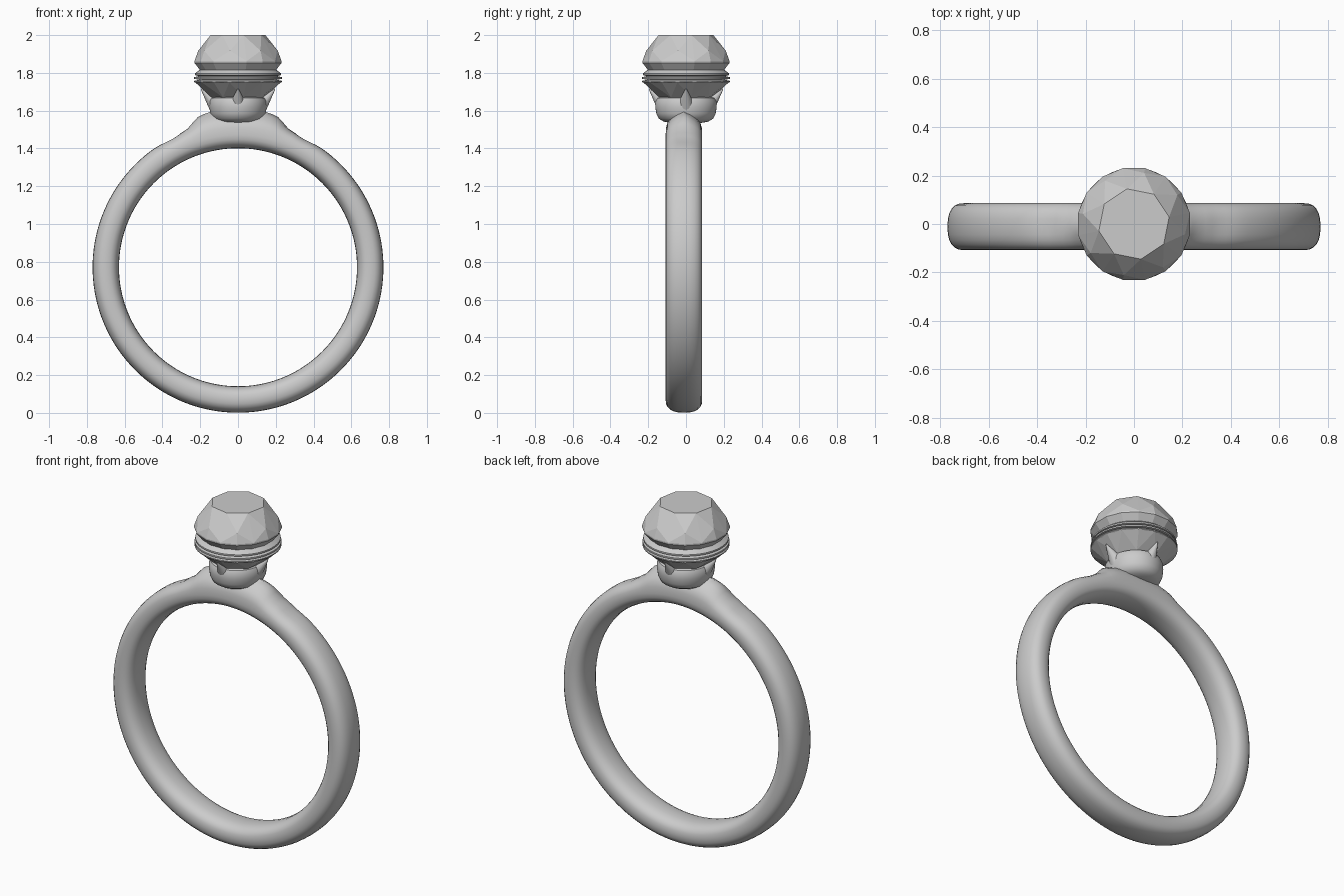
import bpy, bmesh, math
from mathutils import Vector

if "Cube" in bpy.data.objects:
    bpy.data.objects.remove(bpy.data.objects["Cube"])


def finish(name, bm, smooth=None):
    bmesh.ops.recalc_face_normals(bm, faces=bm.faces)
    me = bpy.data.meshes.new(name)
    bm.to_mesh(me)
    bm.free()
    ob = bpy.data.objects.new(name, me)
    bpy.context.collection.objects.link(ob)
    if smooth:
        bpy.ops.object.select_all(action='DESELECT')
        ob.select_set(True)
        bpy.context.view_layer.objects.active = ob
        bpy.ops.object.shade_smooth_by_angle(angle=math.radians(smooth))
    return ob


def lathe(name, profile, sy=1.0, n=48, smooth=40):
    bm = bmesh.new()
    vs = [bm.verts.new((r, 0, z)) for r, z in profile]
    es = [bm.edges.new(p) for p in zip(vs, vs[1:])]
    bmesh.ops.spin(bm, geom=vs + es, cent=(0, 0, 0), axis=(0, 0, 1),
                   angle=math.tau, steps=n)
    bmesh.ops.remove_doubles(bm, verts=bm.verts, dist=1e-5)
    for v in bm.verts:
        v.co.y *= sy
    return finish(name, bm, smooth)


def circle(n, r, z, turn=0.0):
    return [(r * math.cos(math.tau * (i + turn) / n),
             r * math.sin(math.tau * (i + turn) / n), z) for i in range(n)]


def faceted(name, points):
    bm = bmesh.new()
    vs = [bm.verts.new(p) for p in points]
    bmesh.ops.convex_hull(bm, input=vs)
    bmesh.ops.dissolve_limit(bm, angle_limit=math.radians(1),
                             verts=bm.verts, edges=bm.edges)
    return finish(name, bm)


# Band: rounded section swept round the finger, swelling into shoulders at the top
BUMP = [(0, .065), (10, .066), (14, .058), (17.5, .031), (21, .006),
        (27, -.008), (36, 0), (181, 0)]


def bump(deg):
    for (a, p), (b, q) in zip(BUMP, BUMP[1:]):
        if a <= deg <= b:
            t = (deg - a) / (b - a)
            return p + (q - p) * t * t * (3 - 2 * t)
    return 0


def spow(v, e):
    return math.copysign(abs(v) ** e, v)


bm = bmesh.new()
N, M, W = 144, 24, 0.097
rings = []
for i in range(N):
    a = math.tau * i / N
    b = bump(abs((math.degrees(a) + 180) % 360 - 180))
    ring = []
    for j in range(M):
        t = math.tau * j / M
        u, y = spow(math.cos(t), 2 / 2.5), spow(math.sin(t), 2 / 2.5)
        r = 0.70 + 0.07 * u
        if u > 0:
            r += b * (1 - 0.65 * abs(y)) * min(1, u * 2)
        ring.append(bm.verts.new((r * math.sin(a), y * W - 0.011,
                                  0.771 + r * math.cos(a))))
    rings.append(ring)
for i in range(N):
    p, q = rings[i], rings[(i + 1) % N]
    for j in range(M):
        k = (j + 1) % M
        bm.faces.new((p[j], p[k], q[k], q[j]))
finish("band", bm, 50)

# Cup that seats the stone
lathe("setting_cup", [(0, 1.535), (.075, 1.535), (.11, 1.542), (.135, 1.558),
                      (.147, 1.585), (.152, 1.62), (.151, 1.65), (.143, 1.667),
                      (.125, 1.674), (0, 1.66)], sy=1.07)

# Four pointed prongs leaning outwards
for k in range(4):
    a = math.tau * k / 4
    out = Vector((math.cos(a), math.sin(a), 0))
    base = out * 0.115 + Vector((0, 0, 1.63))
    tip = out * 0.195 + Vector((0, 0, 1.715))
    d = tip - base
    bm = bmesh.new()
    bmesh.ops.create_cone(bm, cap_ends=True, segments=16, radius1=.045,
                          radius2=.003, depth=d.length)
    rot = d.to_track_quat('Z', 'Y')
    for v in bm.verts:
        v.co = rot @ v.co + (base + tip) / 2
    finish(f"prong_{k + 1}", bm, 50)

# Brilliant-cut crown with a bevelled underside
faceted("stone_crown", circle(8, .148, 2.0, .25) + circle(8, .215, 1.917, .75)
        + circle(16, .235, 1.862, .5) + circle(16, .235, 1.853, .5)
        + circle(16, .203, 1.812, .5))

# Thin stacked rims around the middle of the stone
lathe("stone_rims", [(0, 1.825), (.2, 1.818), (.228, 1.797), (.228, 1.788),
                     (.208, 1.783), (.232, 1.777), (.232, 1.768), (.205, 1.764),
                     (.232, 1.758), (.232, 1.752), (.215, 1.742), (0, 1.742)],
      n=64, smooth=20)

# Faceted lower part of the stone, pointed down into the cup
faceted("stone_pavilion", circle(16, .231, 1.757, .5) + circle(16, .231, 1.75, .5)
        + circle(8, .143, 1.67, .25) + [(0, 0, 1.58)])
